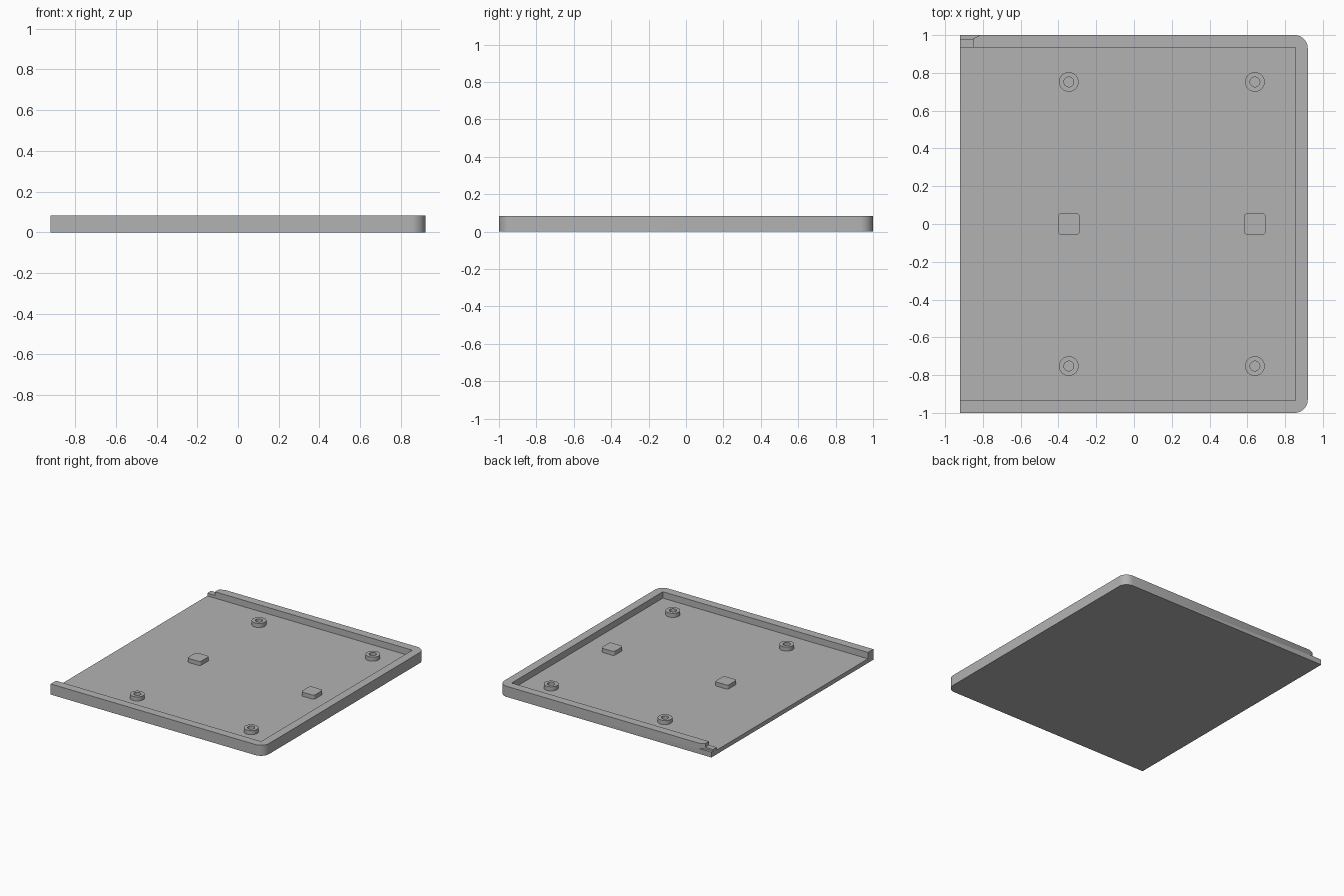
import bpy, bmesh
from math import cos, sin, pi, radians

cube = bpy.data.objects.get("Cube")
if cube:
    bpy.data.objects.remove(cube)

HX, HY, TOP, FLOOR = 0.92, 1.0, 0.083, 0.033
WALL = 0.066

grey = bpy.data.materials.new("plain grey")
grey.use_nodes = True
colour = (0.45, 0.45, 0.45, 1)
grey.diffuse_color = colour
grey.node_tree.nodes["Principled BSDF"].inputs["Base Color"].default_value = colour


def finish(name, bm):
    bmesh.ops.recalc_face_normals(bm, faces=bm.faces)
    mesh = bpy.data.meshes.new(name)
    bm.to_mesh(mesh)
    bm.free()
    mesh.materials.append(grey)
    obj = bpy.data.objects.new(name, mesh)
    bpy.context.collection.objects.link(obj)
    return obj


def prism(name, outline, z0, z1):
    bm = bmesh.new()
    face = bm.faces.new([bm.verts.new((x, y, z0)) for x, y in outline])
    new = bmesh.ops.extrude_face_region(bm, geom=[face])["geom"]
    verts = [v for v in new if isinstance(v, bmesh.types.BMVert)]
    bmesh.ops.translate(bm, vec=(0, 0, z1 - z0), verts=verts)
    return finish(name, bm)


def arc(cx, cy, r, start, steps=10):
    angles = [start + pi / 2 * i / steps for i in range(steps + 1)]
    return [(cx + r * cos(a), cy + r * sin(a)) for a in angles]


def activate(obj):
    bpy.ops.object.select_all(action="DESELECT")
    obj.select_set(True)
    bpy.context.view_layer.objects.active = obj


def smooth(obj):
    activate(obj)
    bpy.ops.object.shade_smooth_by_angle(angle=radians(30))


def cut(obj, cutter):
    mod = obj.modifiers.new("cut", "BOOLEAN")
    mod.operation = "DIFFERENCE"
    mod.solver = "EXACT"
    mod.object = cutter
    activate(obj)
    bpy.ops.object.modifier_apply(modifier=mod.name)
    bpy.data.objects.remove(cutter)


# Tray body, rounded at the closed end
R = 0.07
outline = [(-HX, -HY)] + arc(HX - R, -HY + R, R, -pi / 2)
outline += arc(HX - R, HY - R, R, 0) + [(-HX, HY)]
tray = prism("tray", outline, 0, TOP)

# Pocket, open at one end
inner_y = HY - WALL
cut(tray, prism("pocket_cutter", [(-1, -inner_y), (HX - WALL, -inner_y),
                                  (HX - WALL, inner_y), (-1, inner_y)], FLOOR, 0.2))

# Stepped latch notch at the open end of the back wall
cut(tray, prism("inner_notch_cutter", [(-1, 0.92), (-0.853, 0.92),
                                       (-0.853, 0.98), (-1, 0.98)], 0.055, 0.2))
cut(tray, prism("outer_notch_cutter", [(-1, 0.98), (-0.853, 0.98), (-0.813, 1),
                                       (-0.813, 1.1), (-1, 1.1)], 0.042, 0.2))
smooth(tray)


# Hollow round bosses
def boss(name, x, y):
    bm = bmesh.new()
    ring = [(0.026, FLOOR), (0.026, 0.065), (0.052, 0.065), (0.052, FLOOR)]
    verts = [bm.verts.new((r, 0, z)) for r, z in ring]
    edges = [bm.edges.new(pair) for pair in zip(verts, verts[1:])]
    bmesh.ops.spin(bm, geom=verts + edges, cent=(0, 0, 0), axis=(0, 0, 1),
                   angle=2 * pi, steps=32)
    bmesh.ops.remove_doubles(bm, verts=bm.verts, dist=0.0001)
    obj = finish(name, bm)
    obj.location = (x, y, 0)
    smooth(obj)


# Square rest pads with rounded corners
def pad(name, x):
    half, r = 0.057, 0.018
    k = half - r
    corners = [(k, k), (-k, k), (-k, -k), (k, -k)]
    points = [p for i, (cx, cy) in enumerate(corners)
              for p in arc(cx, cy, r, i * pi / 2, 5)]
    obj = prism(name, points, FLOOR, 0.065)
    obj.location.x = x
    smooth(obj)


for side, x in (("right", -0.345), ("left", 0.64)):
    pad(side + "_pad", x)
    for end, y in (("front", -0.752), ("back", 0.752)):
        boss(f"{end}_{side}_boss", x, y)
